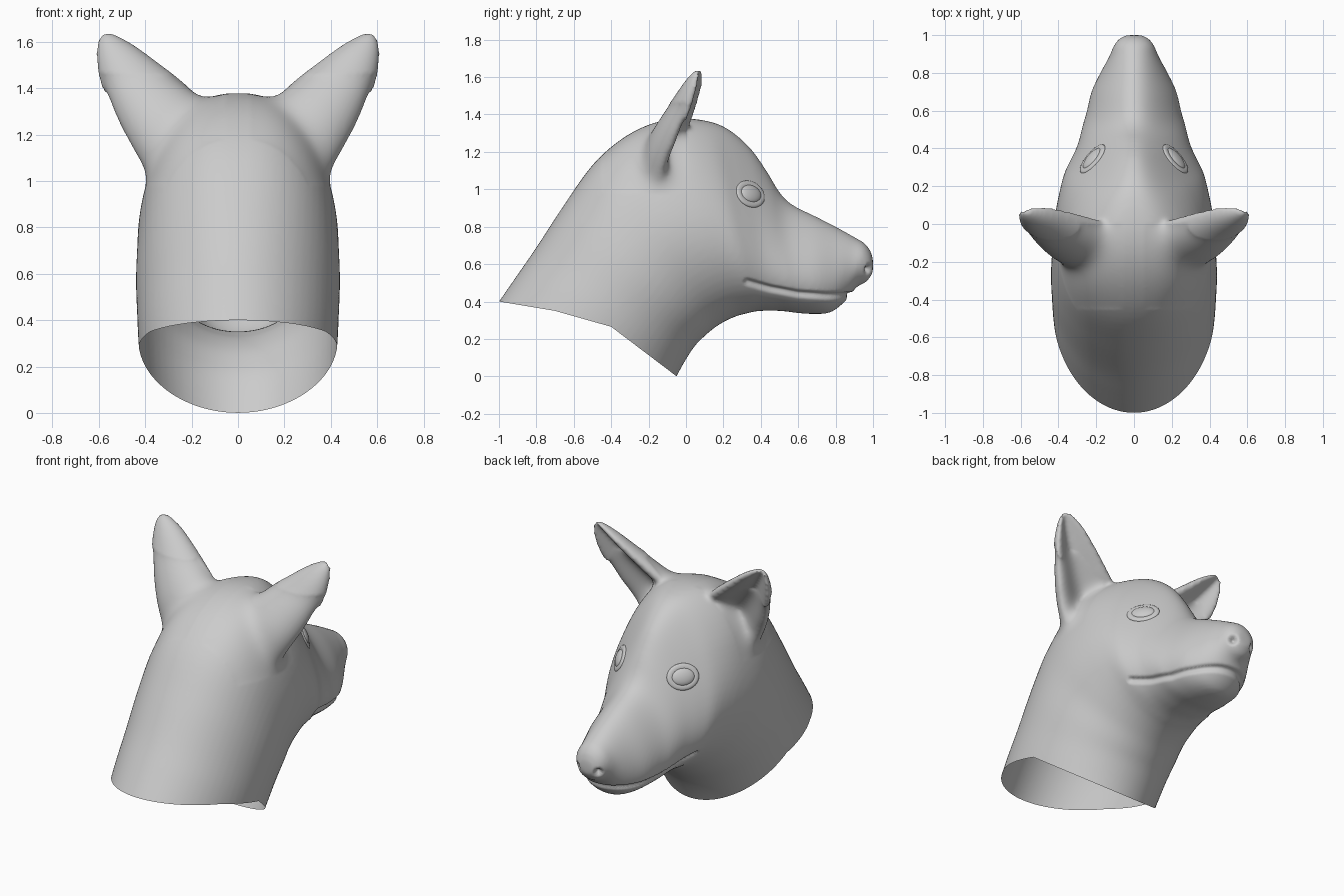
import bpy, bmesh, math
from mathutils import Vector, Matrix
from mathutils.bvhtree import BVHTree

if "Cube" in bpy.data.objects:
    bpy.data.objects.remove(bpy.data.objects["Cube"])

grey = bpy.data.materials.new("plain grey")
grey.diffuse_color = (0.6, 0.6, 0.6, 1)
grey.use_nodes = True
grey.node_tree.nodes["Principled BSDF"].inputs["Base Color"].default_value = grey.diffuse_color


def smooth_rows(rows, n=5):
    """Catmull-Rom interpolation of number rows."""
    out = []
    for i in range(len(rows) - 1):
        a, b, c, d = (rows[max(i - 1, 0)], rows[i], rows[i + 1],
                      rows[min(i + 2, len(rows) - 1)])
        for j in range(n):
            t = j / n
            out.append([0.5 * (2 * q + (r - p) * t + (2 * p - 5 * q + 4 * r - s) * t * t
                        + (3 * q - p - 3 * r + s) * t ** 3) for p, q, r, s in zip(a, b, c, d)])
    out.append(list(rows[-1]))
    return out


def loft(bm, rings):
    vs = [[bm.verts.new(p) for p in ring] for ring in rings]
    n = len(vs[0])
    faces = [bm.faces.new(vs[0]), bm.faces.new(vs[-1])]
    for a, b in zip(vs, vs[1:]):
        for i in range(n):
            k = (i + 1) % n
            faces.append(bm.faces.new((a[i], a[k], b[k], b[i])))
    bmesh.ops.recalc_face_normals(bm, faces=faces)


def add_object(name, bm):
    me = bpy.data.meshes.new(name)
    for f in bm.faces:
        f.smooth = True
    bm.to_mesh(me)
    bm.free()
    me.materials.append(grey)
    ob = bpy.data.objects.new(name, me)
    bpy.context.collection.objects.link(ob)
    return ob


SIDES = 64
ANGLES = [2 * math.pi * i / SIDES for i in range(SIDES)]

# neck, skull and muzzle sections:
# top y, top z, bottom y, bottom z, half width, top narrowing, top squareness
sections = [
    (-1.06, .31, -.10, -.10, .41, 0, 0), (-1.0, .40, -.05, 0, .42, 0, 0),
    (-.90, .545, .0, .09, .43, 0, 0), (-.80, .69, .05, .165, .435, 0, 0),
    (-.65, .92, .10, .215, .44, 0, .06), (-.50, 1.13, .16, .265, .435, 0, .15),
    (-.35, 1.265, .22, .30, .43, .02, .25), (-.20, 1.345, .28, .325, .415, .06, .3),
    (-.05, 1.378, .32, .335, .395, .12, .28), (.10, 1.368, .36, .345, .37, .24, .2),
    (.22, 1.325, .40, .35, .335, .38, .12), (.34, 1.225, .44, .35, .305, .47, .05),
    (.43, 1.10, .50, .35, .285, .48, 0), (.50, .985, .55, .345, .27, .42, 0),
    (.57, .917, .60, .338, .252, .35, 0), (.70, .852, .70, .333, .225, .3, 0),
    (.82, .79, .78, .345, .18, .22, 0), (.90, .745, .86, .41, .135, .1, 0),
    (.955, .712, .91, .475, .112, 0, 0), (.987, .67, .965, .505, .083, 0, 0),
    (1.0, .625, 1.0, .555, .045, 0, 0)]
bm = bmesh.new()
rings = []
for ty, tz, by, bz, w, k, sq in smooth_rows(sections):
    ring = []
    for a in ANGLES:
        u, s = math.cos(a), math.sin(a)
        power = 1 - sq * max(0, min(1, u * 2))
        x = w * math.copysign(abs(s) ** power, s) * (1 - k * u) / (1 + .45 * k * k)
        ring.append((x, (ty + by) / 2 + (ty - by) / 2 * u, (tz + bz) / 2 + (tz - bz) / 2 * u))
    rings.append(ring)
loft(bm, rings)

# cupped ears: centre x, y, z, half width, depth
ear = [(.16, -.13, .98, .19, .13), (.275, -.08, 1.20, .205, .14),
       (.375, -.03, 1.325, .178, .125), (.46, .015, 1.435, .14, .10),
       (.525, .05, 1.53, .098, .075), (.568, .07, 1.60, .052, .045),
       (.582, .075, 1.632, .017, .017)]
axis = Vector((.31, .17, .44)).normalized()
across = Vector((.75, -.27, -.5))
across = (across - axis * across.dot(axis)).normalized()
facing = axis.cross(across)
for side in (1, -1):
    rings = []
    for x, y, z, w, d in smooth_rows(ear):
        ring = []
        for a in ANGLES:
            s = math.sin(a)
            q = s if s < 0 else .32 * abs(math.sin(2 * a)) - .45 * s ** 3
            p = Vector((x, y, z)) + across * (w * math.cos(a)) + facing * (d * q)
            ring.append((p.x * side, p.y, p.z))
        rings.append(ring)
    loft(bm, rings)

# fuse everything into one smooth skin
head = add_object("dog_head", bm)
m = head.modifiers.new("fuse", 'REMESH')
m.mode = 'VOXEL'
m.voxel_size = .012
m = head.modifiers.new("soften", 'SMOOTH')
m.factor = .5
m.iterations = 14
deps = bpy.context.evaluated_depsgraph_get()
fused = bpy.data.meshes.new_from_object(head.evaluated_get(deps))
head.modifiers.clear()

bm = bmesh.new()
bm.from_mesh(fused)

# melt the backs of the ears into the neck
root = [v for v in bm.verts if .98 < v.co.z < 1.46 and -.45 < v.co.y < 0 and abs(v.co.x) > .06]
for _ in range(70):
    bmesh.ops.smooth_vert(bm, verts=root, factor=.5, use_axis_x=True, use_axis_y=True,
                          use_axis_z=True)
bm.normal_update()
tree = BVHTree.FromBMesh(bm)

# mouth groove and nostrils pressed into the skin
mouth = [Vector(p) for p in ((.33, .505), (.45, .47), (.6, .442), (.75, .432), (.95, .432))]
nostrils = [tree.find_nearest(Vector((s * .075, .98, .57)))[0] for s in (1, -1)]


def line_distance(p):
    best = 9
    for a, b in zip(mouth, mouth[1:]):
        t = max(0, min(1, (p - a).dot(b - a) / (b - a).length_squared))
        best = min(best, (p - a - (b - a) * t).length)
    return best


moves = []
for v in bm.verts:
    if v.co.y < .28 or v.co.z > .7:
        continue
    push = 0
    d = line_distance(Vector((v.co.y, v.co.z)))
    if d < .024:
        push += .018 * (1 - (d / .024) ** 2) ** 2
    for c in nostrils:
        r = (v.co - c).length
        if r < .036:
            push += .035 * (1 - (r / .036) ** 2) ** 2
    if push:
        moves.append((v, v.normal * push))
for v, off in moves:
    v.co -= off

# open neck: cut away what lies below the collar line
collar = [(-1.0, .40), (-.70, .35), (-.40, .265), (-.05, 0)]
planes = []
for (y0, z0), (y1, z1) in zip(collar, collar[1:]):
    planes.append((Vector((0, y0, z0)), Vector((0, z0 - z1, y1 - y0)).normalized()))
for co, no in planes:
    bmesh.ops.bisect_plane(bm, geom=bm.verts[:] + bm.edges[:] + bm.faces[:], dist=1e-5,
                           plane_co=co, plane_no=no)
gone = [f for f in bm.faces
        if all((f.calc_center_median() - co).dot(no) < 0 for co, no in planes)]
bmesh.ops.delete(bm, geom=gone, context='FACES')
for f in bm.faces:
    f.smooth = True
bm.to_mesh(head.data)
bm.free()
head.data.update()

# eyeballs and soft eyelids set on the skin
for side, label in ((1, "right"), (-1, "left")):
    loc, nor, _, _ = tree.ray_cast(Vector((side, .345, .975)), Vector((-side, 0, 0)))
    along = Vector((0, 0, 1)).cross(nor).normalized()
    up = nor.cross(along)
    frame = Matrix((along, up, nor)).transposed().to_4x4()
    frame.translation = loc
    bm = bmesh.new()
    bmesh.ops.create_uvsphere(bm, u_segments=32, v_segments=16, radius=1,
                              matrix=frame @ Matrix.Diagonal((.07, .052, .022, 1)))
    add_object(label + "_eyeball", bm)
    bm = bmesh.new()
    grid = []
    for i in range(40):
        a = 2 * math.pi * i / 40
        grid.append([bm.verts.new(frame @ Vector((
            (.074 + .022 * math.cos(b)) * math.cos(a),
            (.057 + .022 * math.cos(b)) * math.sin(a),
            .010 * math.sin(b) - .002))) for b in (2 * math.pi * j / 12 for j in range(12))])
    for i in range(40):
        for j in range(12):
            n, k = (i + 1) % 40, (j + 1) % 12
            bm.faces.new((grid[i][j], grid[n][j], grid[n][k], grid[i][k]))
    bmesh.ops.recalc_face_normals(bm, faces=bm.faces[:])
    add_object(label + "_eyelid", bm)
